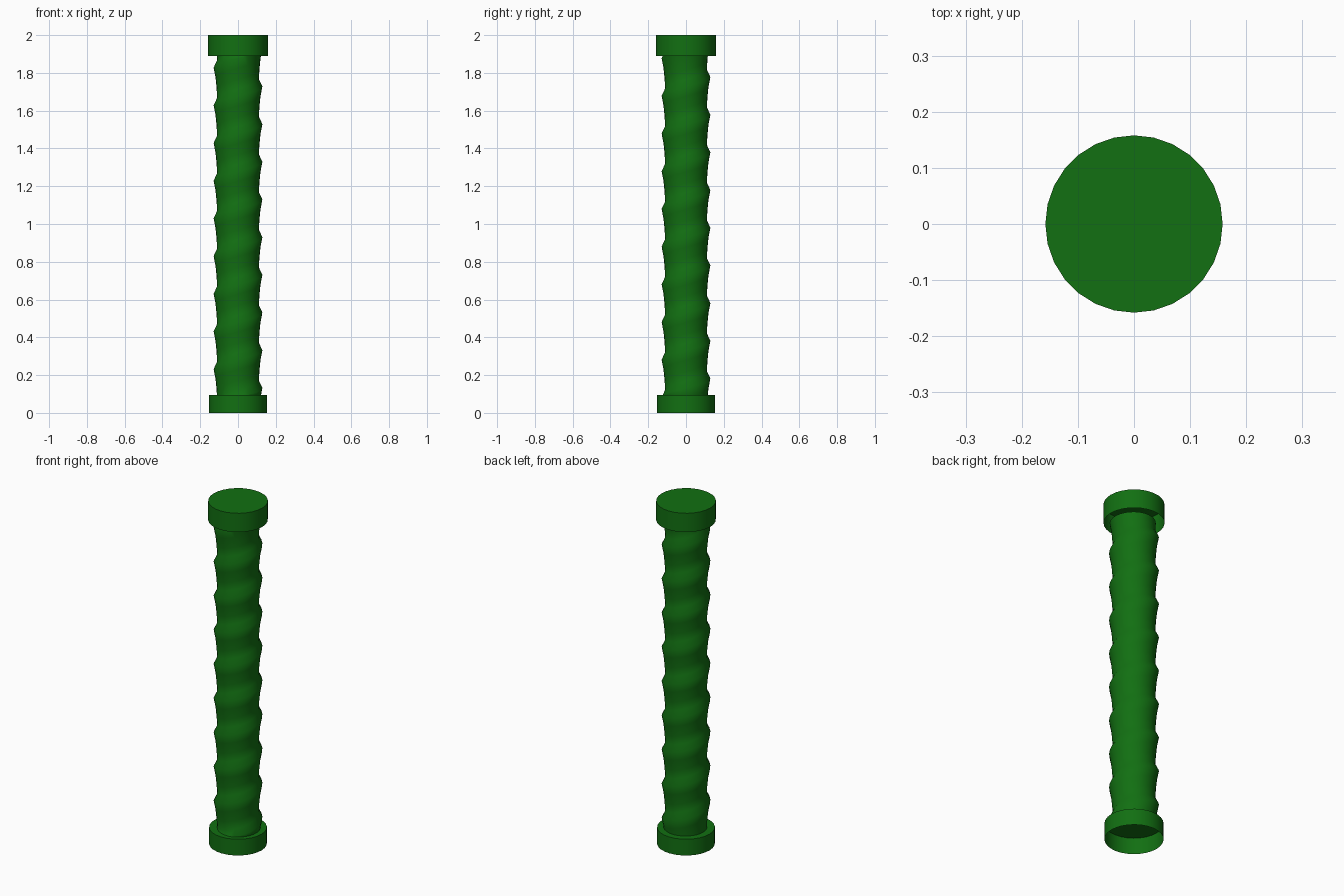
import bpy, bmesh, math
from mathutils import Vector

if "Cube" in bpy.data.objects:
    bpy.data.objects.remove(bpy.data.objects["Cube"])

SIDES = 28
PITCH = 0.1995
BASE_TOP, CAP_BOTTOM, TOP = 0.095, 1.89, 2.0

green = bpy.data.materials.new("green")
green.diffuse_color = (0.006, 0.16, 0.006, 1)
green.use_nodes = True
green.node_tree.nodes["Principled BSDF"].inputs["Base Color"].default_value = green.diffuse_color


def finish(bm, name):
    mesh = bpy.data.meshes.new(name)
    bm.to_mesh(mesh)
    bm.free()
    obj = bpy.data.objects.new(name, mesh)
    bpy.context.collection.objects.link(obj)
    mesh.materials.append(green)
    bpy.ops.object.select_all(action='DESELECT')
    obj.select_set(True)
    bpy.context.view_layer.objects.active = obj
    bpy.ops.object.shade_smooth_by_angle(angle=math.radians(50))
    return obj


# Lid: a side wall closed on top and open underneath
def lid(name, radius, z0, z1):
    bm = bmesh.new()
    bmesh.ops.create_cone(bm, segments=SIDES, radius1=radius, radius2=radius,
                          depth=z1 - z0, cap_ends=True)
    bottom = [f for f in bm.faces if f.normal.z < -0.9]
    bmesh.ops.delete(bm, geom=bottom, context='FACES_ONLY')
    # put a corner on each axis
    for v in bm.verts:
        v.co.z += (z0 + z1) / 2
    finish(bm, name)


lid("base_collar", 0.153, 0, BASE_TOP)
lid("top_cap", 0.158, CAP_BOTTOM, TOP)

# Shaft: one flaring sawtooth ridge winding upward, trimmed flat at both ends
profile = [(0.111, 0.0), (0.113, 0.05), (0.119, 0.11), (0.129, 0.162)]
bm = bmesh.new()
column = [(r, h + turn * PITCH) for turn in range(-1, 11) for r, h in profile]
grid = []
for i in range(SIDES + 1):
    a = 2 * math.pi * i / SIDES
    lift = PITCH * i / SIDES - 0.03
    grid.append([bm.verts.new((r * math.cos(a), r * math.sin(a), h + lift))
                 for r, h in column])
for left, right in zip(grid, grid[1:]):
    for j in range(len(column) - 1):
        bm.faces.new((left[j], right[j], right[j + 1], left[j + 1]))
bmesh.ops.remove_doubles(bm, verts=bm.verts[:], dist=1e-4)
for z, n in ((BASE_TOP, -1), (CAP_BOTTOM, 1)):
    bmesh.ops.bisect_plane(bm, geom=bm.verts[:] + bm.edges[:] + bm.faces[:],
                           plane_co=Vector((0, 0, z)), plane_no=Vector((0, 0, n)),
                           clear_outer=True)
bmesh.ops.recalc_face_normals(bm, faces=bm.faces[:])
finish(bm, "spiral_shaft")
